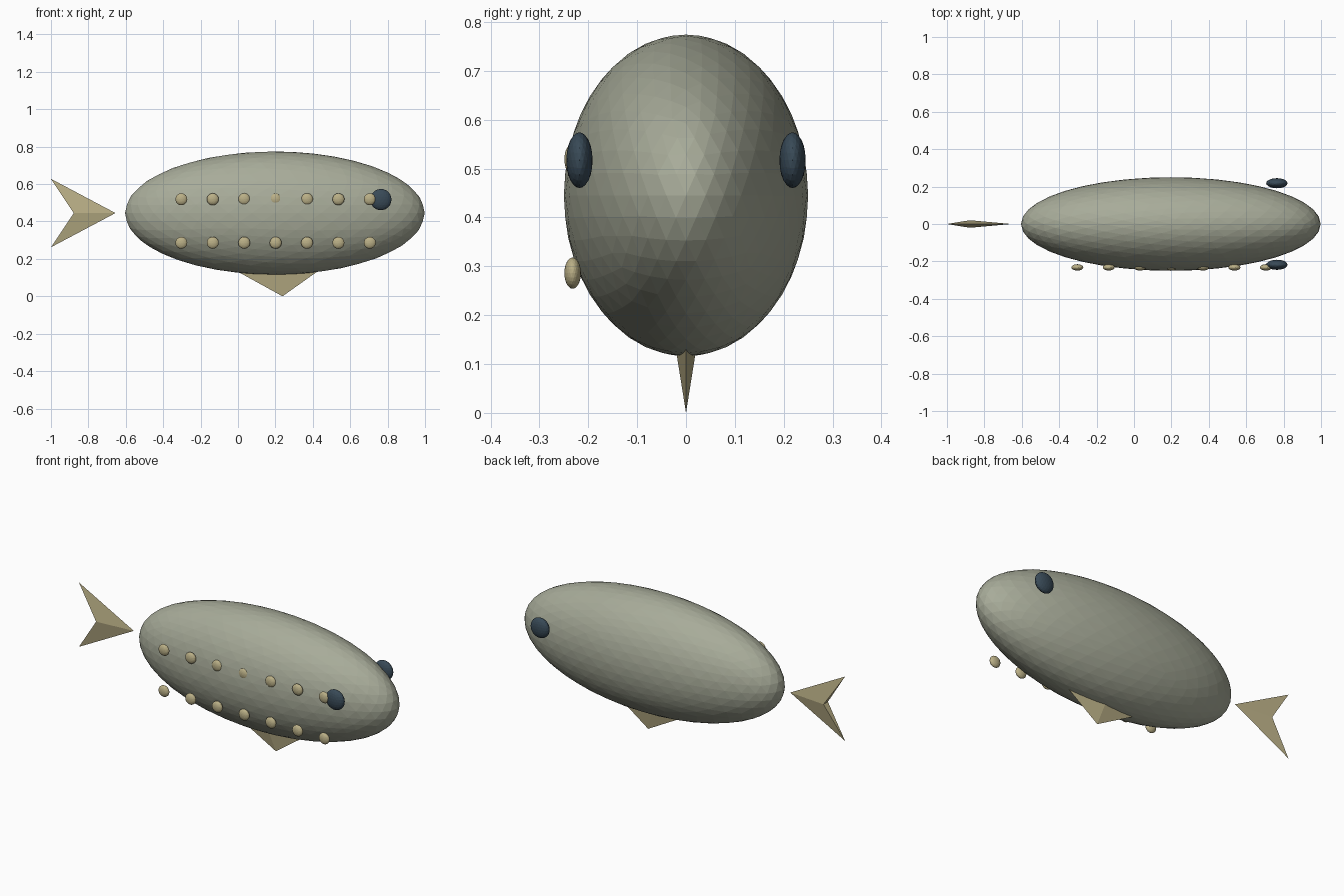
import bpy

cube = bpy.data.objects.get("Cube")
if cube:
    bpy.data.objects.remove(cube, do_unlink=True)


def material(name, rgb):
    m = bpy.data.materials.new(name)
    m.use_nodes = True
    m.diffuse_color = (*rgb, 1)
    m.node_tree.nodes["Principled BSDF"].inputs["Base Color"].default_value = (*rgb, 1)
    return m


body_grey = material("grey green skin", (0.39, 0.41, 0.32))
fin_tan = material("tan fin", (0.49, 0.43, 0.24))
eye_blue = material("dark blue eye", (0.04, 0.068, 0.095))


def ellipsoid(name, center, radii, detail, mat):
    bpy.ops.mesh.primitive_ico_sphere_add(subdivisions=detail, radius=1, location=center)
    obj = bpy.context.object
    obj.name = name
    obj.scale = radii
    bpy.ops.object.transform_apply(location=False, rotation=False, scale=True)
    obj.data.materials.append(mat)
    return obj


def dart_fin(name, tip, corner_a, corner_b, notch, half_thickness):
    """Pointed fin in the xz plane, thickest at its notch."""
    verts = [(x, 0, z) for x, z in (tip, corner_a, corner_b)]
    verts += [(notch[0], s * half_thickness, notch[1]) for s in (-1, 1)]
    faces = [(0, 3, 1), (0, 2, 3), (0, 1, 4), (0, 4, 2), (1, 3, 4), (2, 4, 3)]
    mesh = bpy.data.meshes.new(name)
    mesh.from_pydata(verts, [], faces)
    mesh.materials.append(fin_tan)
    obj = bpy.data.objects.new(name, mesh)
    bpy.context.collection.objects.link(obj)
    return obj


# Body
ellipsoid("body", (0.197, 0, 0.445), (0.801, 0.25, 0.329), 4, body_grey)

# Eyes on both sides
for side, label in ((-1, "right"), (1, "left")):
    ellipsoid(label + "_eye", (0.764, side * 0.218, 0.517), (0.057, 0.027, 0.057), 3, eye_blue)

# Two rows of spots along the front flank
for row, z in (("upper", 0.519), ("lower", 0.286)):
    for i in range(7):
        ellipsoid(f"{row}_spot_{i + 1}", (-0.303 + i * 0.168, -0.232, z),
                  (0.032, 0.017, 0.032), 3, fin_tan)

# Tail and belly fins
dart_fin("tail_fin", (-0.655, 0.445), (-1, 0.628), (-1, 0.262), (-0.878, 0.445), 0.02)
dart_fin("belly_fin", (0.238, 0), (0.5, 0.186), (-0.1, 0.186), (0.2, 0.125), 0.02)
